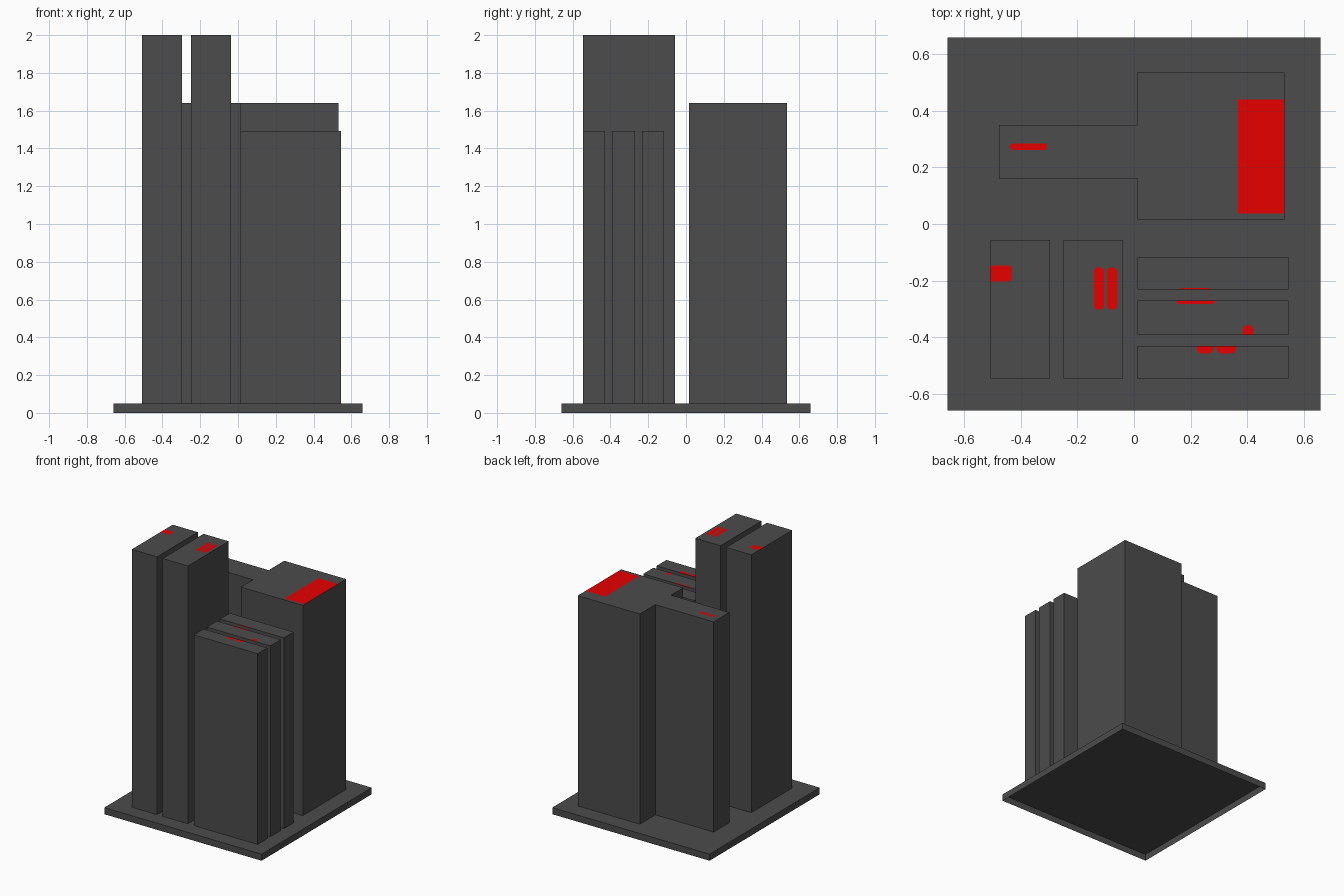
import bpy, bmesh, math
from mathutils import Vector

if "Cube" in bpy.data.objects:
    bpy.data.objects.remove(bpy.data.objects["Cube"])

def material(name, rgb):
    m = bpy.data.materials.new(name)
    m.diffuse_color = (*rgb, 1.0)
    m.use_nodes = True
    m.node_tree.nodes["Principled BSDF"].inputs["Base Color"].default_value = m.diffuse_color
    return m

GREY = material("dark grey", (0.072, 0.072, 0.072))
RED = material("red", (0.8, 0.0, 0.0))

def rect(x0, x1, y0, y1, radii=(0, 0, 0, 0)):
    """Counter-clockwise rectangle; radii for corners SW, SE, NE, NW."""
    pts = []
    corners = [(x0, y0, 1, 1), (x1, y0, -1, 1), (x1, y1, -1, -1), (x0, y1, 1, -1)]
    for i, ((x, y, sx, sy), r) in enumerate(zip(corners, radii)):
        if r == 0:
            pts.append((x, y))
            continue
        for k in range(6):
            a = math.pi * (1 + i / 2 + k / 10)
            pts.append((x + sx * r + r * math.cos(a), y + sy * r + r * math.sin(a)))
    return pts

def cut_patch(bm, outline):
    """Cut a convex outline into the roof and paint the inside red."""
    bm.normal_update()
    inside = [f for f in bm.faces if f.normal.z > 0.9 and f.material_index == 0]
    for (ax, ay), (bx, by) in zip(outline, outline[1:] + outline[:1]):
        p, out = Vector((ax, ay, 0)), Vector((by - ay, ax - bx, 0))
        if out.length < 1e-6:
            continue
        out.normalize()
        geom = list({e for f in inside for e in [f, *f.edges, *f.verts]})
        res = bmesh.ops.bisect_plane(bm, geom=geom, dist=1e-6, plane_co=p, plane_no=out)
        bm.normal_update()
        inside = [f for f in res["geom"] if isinstance(f, bmesh.types.BMFace)
                  and f.normal.z > 0.9 and f.material_index == 0
                  and (f.calc_center_median() - p).dot(out) < 0]
    for f in inside:
        f.material_index = 1

def block(name, outline, z0, z1, patches=()):
    """Block with walls and roof, open underneath, with red roof patches."""
    bm = bmesh.new()
    low = [bm.verts.new((x, y, z0)) for x, y in outline]
    high = [bm.verts.new((x, y, z1)) for x, y in outline]
    bm.faces.new(high)
    for i in range(len(low)):
        j = (i + 1) % len(low)
        bm.faces.new((low[i], low[j], high[j], high[i]))
    for patch in patches:
        cut_patch(bm, patch)
    mesh = bpy.data.meshes.new(name)
    bm.to_mesh(mesh)
    bm.free()
    mesh.materials.append(GREY)
    if patches:
        mesh.materials.append(RED)
    obj = bpy.data.objects.new(name, mesh)
    bpy.context.collection.objects.link(obj)

# base tray, open underneath
block("base", rect(-0.658, 0.658, -0.658, 0.658), 0, 0.05)

# rear block with a narrower wing to the left
block("rear_block", [(-0.476, 0.161), (0.012, 0.161), (0.012, 0.016), (0.531, 0.016),
                     (0.531, 0.535), (0.012, 0.535), (0.012, 0.349), (-0.476, 0.349)],
      0.05, 1.64,
      [rect(0.367, 0.531, 0.037, 0.440),
       rect(-0.437, -0.306, 0.262, 0.284, (0.01,) * 4)])

# two tall towers
tower_patches = [
    [rect(-0.507, -0.431, -0.203, -0.146, (0, 0.012, 0.012, 0))],
    [rect(x, x + 0.036, -0.302, -0.153, (0.015,) * 4) for x in (-0.141, -0.095)],
]
for i, x in enumerate((-0.507, -0.249)):
    block(f"tower_{i + 1}", rect(x, x + 0.211, -0.545, -0.057), 0.05, 2.0, tower_patches[i])

# three thin slabs, front to back
slabs = [
    (-0.545, -0.430, [rect(a, b, -0.457, -0.430, (0.018, 0.018, 0, 0))
                      for a, b in ((0.222, 0.280), (0.292, 0.360))]),
    (-0.391, -0.270, [rect(0.385, 0.421, -0.391, -0.357, (0, 0, 0.015, 0.015)),
                      rect(0.151, 0.285, -0.282, -0.270, (0.008, 0.008, 0, 0))]),
    (-0.232, -0.116, [rect(0.166, 0.268, -0.232, -0.225, (0, 0, 0.004, 0.004))]),
]
for i, (y0, y1, patches) in enumerate(slabs):
    block(f"slab_{i + 1}", rect(0.013, 0.546, y0, y1), 0.05, 1.493, patches)
